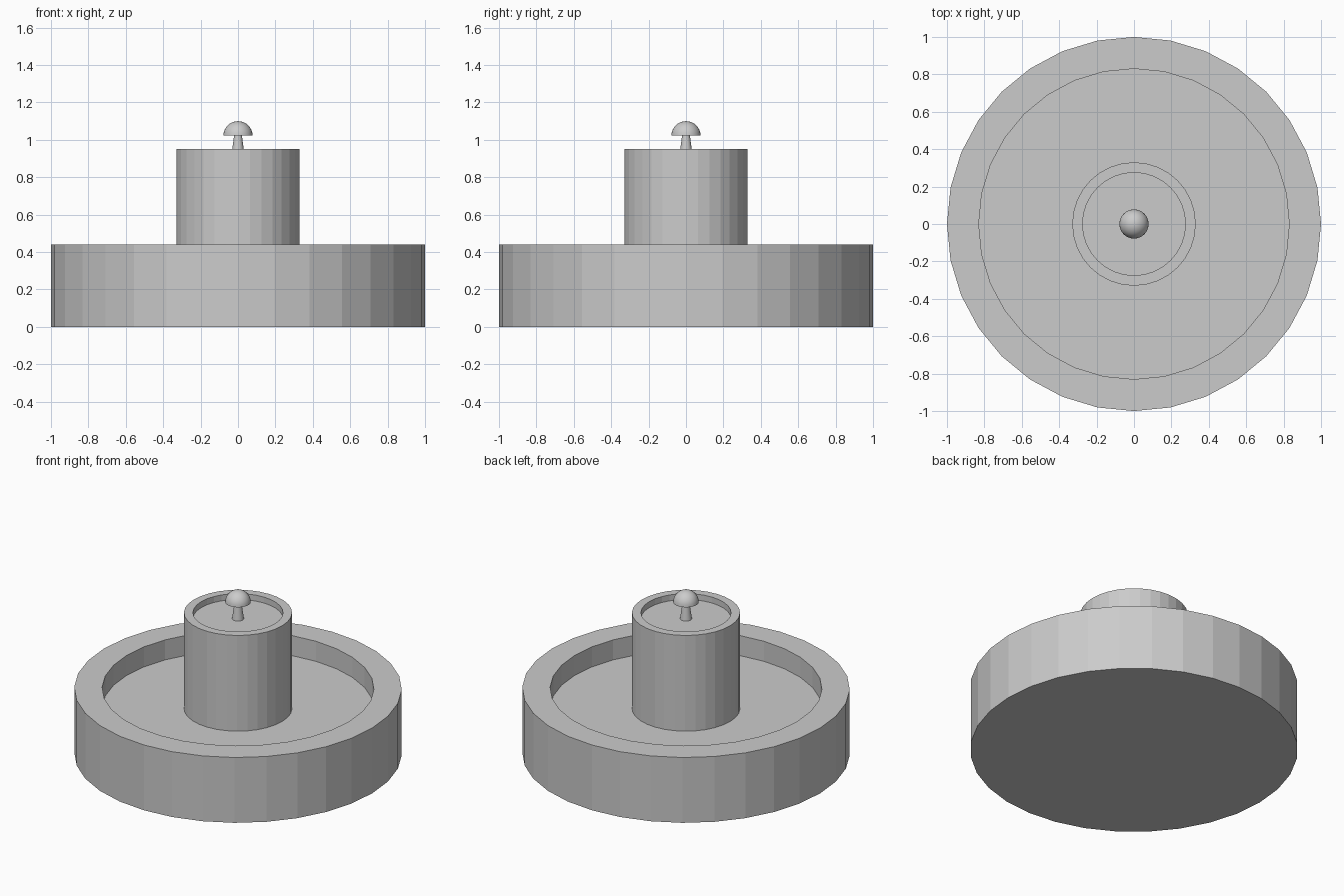
import bpy, bmesh, math

if "Cube" in bpy.data.objects:
    bpy.data.objects.remove(bpy.data.objects["Cube"])


def lathe(name, profile, sides=32, smooth=False):
    """Revolve a (radius, height) profile around z; radius 0 closes to a pole."""
    bm = bmesh.new()
    rings = []
    for r, z in profile:
        if r == 0:
            rings.append([bm.verts.new((0, 0, z))] * sides)
        else:
            rings.append([bm.verts.new((r * math.cos(2 * math.pi * i / sides),
                                        r * math.sin(2 * math.pi * i / sides), z))
                          for i in range(sides)])
    for low, high in zip(rings, rings[1:]):
        for i in range(sides):
            j = (i + 1) % sides
            bm.faces.new(dict.fromkeys((low[i], low[j], high[j], high[i])))
    # merge the flat pole fans into single n-gons
    bmesh.ops.dissolve_limit(bm, angle_limit=0.001, verts=bm.verts, edges=bm.edges)
    bmesh.ops.recalc_face_normals(bm, faces=bm.faces)
    mesh = bpy.data.meshes.new(name)
    bm.to_mesh(mesh)
    bm.free()
    obj = bpy.data.objects.new(name, mesh)
    bpy.context.collection.objects.link(obj)
    if smooth:
        bpy.ops.object.select_all(action='DESELECT')
        obj.select_set(True)
        bpy.context.view_layer.objects.active = obj
        bpy.ops.object.shade_smooth_by_angle(angle=math.radians(40))
    return obj


# Wide basin with a recessed floor
lathe("basin", [(0, 0), (1, 0), (1, 0.44), (0.83, 0.44), (0.83, 0.305), (0, 0.305)])

# Central column with a shallow bowl in its top
lathe("column", [(0, 0.305), (0.33, 0.305), (0.33, 0.95),
                 (0.275, 0.95), (0.275, 0.91), (0, 0.91)])

# Tapered spout
lathe("spout", [(0, 0.91), (0.036, 0.91), (0.02, 1.03), (0, 1.03)], smooth=True)

# Domed cap with a flat underside
R, BASE, STEPS = 0.078, 1.022, 8
dome = [(R * math.cos(math.pi / 2 * k / STEPS), BASE + R * math.sin(math.pi / 2 * k / STEPS))
        for k in range(STEPS)]
lathe("spout_cap", [(0, BASE)] + dome + [(0, BASE + R)], smooth=True)
